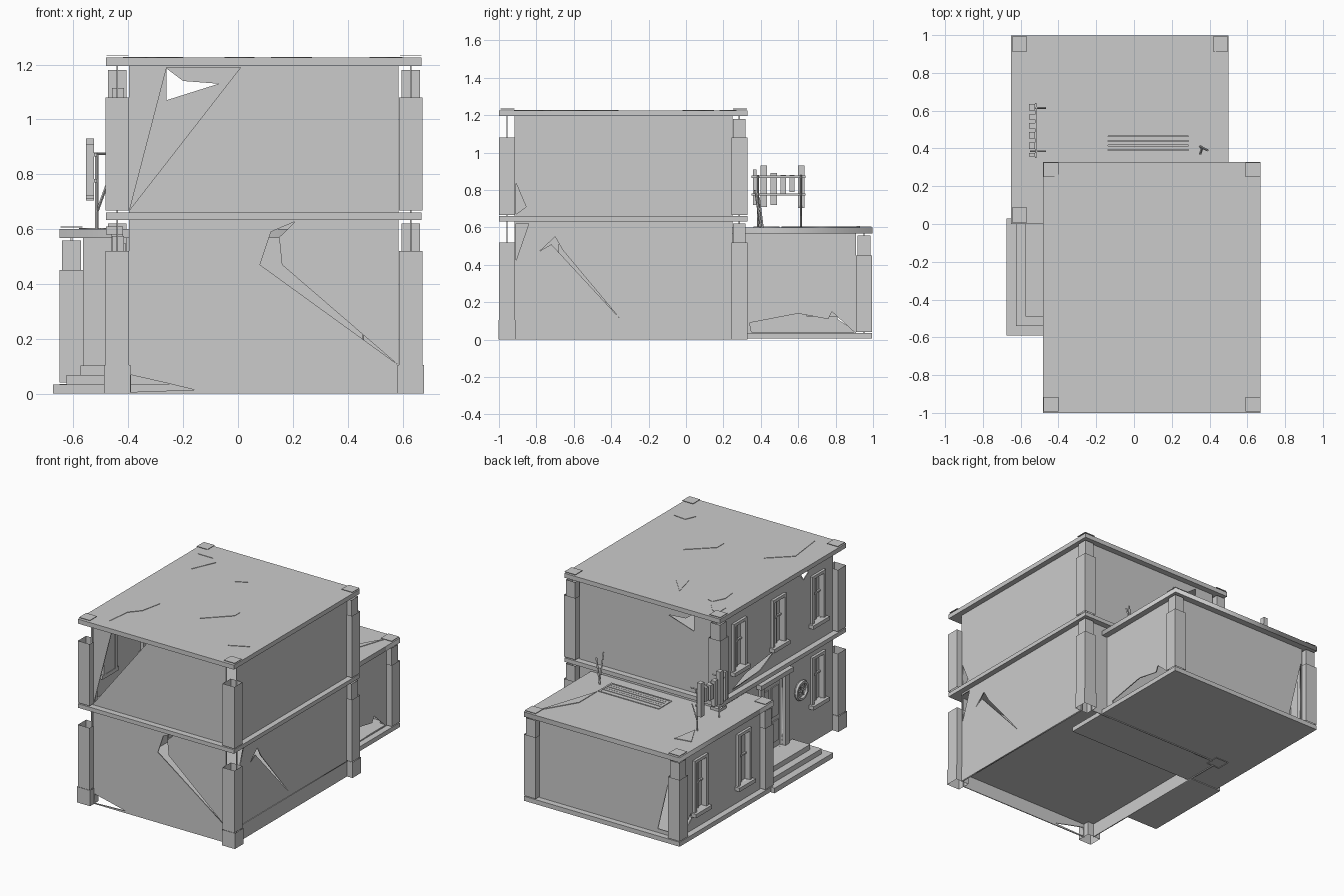
import bpy, bmesh, math
from mathutils import Vector

if "Cube" in bpy.data.objects:
    bpy.data.objects.remove(bpy.data.objects["Cube"])


def add(name, mesh):
    ob = bpy.data.objects.new(name, mesh)
    bpy.context.collection.objects.link(ob)
    return ob


def box(name, x, y, z, open_ends=False):
    bm = bmesh.new()
    bmesh.ops.create_cube(bm, size=1)
    for v in bm.verts:
        v.co = [(r[0] + r[1]) / 2 + c * (r[1] - r[0]) for r, c in zip((x, y, z), v.co)]
    if open_ends:
        bm.normal_update()
        bmesh.ops.delete(bm, geom=[f for f in bm.faces if abs(f.normal.z) > .5], context='FACES')
    me = bpy.data.meshes.new(name)
    bm.to_mesh(me)
    bm.free()
    return add(name, me)


def bar(name, a, b, r=.005, sides=4):
    a, b = Vector(a), Vector(b)
    bm = bmesh.new()
    bmesh.ops.create_cone(bm, cap_ends=True, segments=sides, radius1=r, radius2=r, depth=(b - a).length)
    me = bpy.data.meshes.new(name)
    bm.to_mesh(me)
    bm.free()
    ob = add(name, me)
    ob.rotation_mode = 'QUATERNION'
    ob.rotation_quaternion = (b - a).to_track_quat('Z', 'Y')
    ob.location = (a + b) / 2
    return ob


def rect(u0, u1, v0, v1):
    return [(u0, v0), (u1, v0), (u1, v1), (u0, v1)]


def panel(name, axis, pos, outline, holes=(), t=.006):
    """Flat sheet with cut-outs, standing on the plane axis = pos."""
    cu = bpy.data.curves.new(name, 'CURVE')
    cu.dimensions, cu.fill_mode, cu.extrude = '2D', 'BOTH', t / 2
    for loop in [outline, *holes]:
        s = cu.splines.new('POLY')
        s.points.add(len(loop) - 1)
        for p, (u, v) in zip(s.points, loop):
            p.co = (u, v, 0, 1)
        s.use_cyclic_u = True
    tmp = add(name + "_outline", cu)
    dg = bpy.context.evaluated_depsgraph_get()
    me = bpy.data.meshes.new_from_object(tmp.evaluated_get(dg))
    bpy.data.objects.remove(tmp)
    for v in me.vertices:
        u, w, d = v.co
        v.co = {'X': (pos + d, u, w), 'Y': (u, pos + d, w), 'Z': (u, w, pos + d)}[axis]
    if axis == 'Y':
        me.flip_normals()
    me.name = name
    return add(name, me)


def window(x, y, z0, z1, w=.11):
    """Window on the left-facing wall: jambs, lintel, sill, recessed pane and bars."""
    h = w / 2
    for s in (-1, 1):
        c = y + s * (h + .006)
        box("window_jamb", (x - .02, x + .025), (c - .01, c + .01), (z0, z1))
    box("window_lintel", (x - .02, x + .025), (y - h - .016, y + h + .016), (z1 - .005, z1 + .015))
    box("window_sill", (x - .038, x + .025), (y - h - .03, y + h + .03), (z0 - .025, z0))
    box("window_pane", (x + .018, x + .022), (y - h, y + h), (z0, z1))
    box("window_bar", (x + .006, x + .018), (y - .005, y + .005), (z0, z1))
    box("window_bar", (x + .006, x + .018), (y - h, y + h), (z0 + .17, z0 + .18))
    return rect(y - h, y + h, z0, z1)


def pillar(cx, cy, z0, shell, core):
    """Hollow corner pillar: short wide shell and a taller inner core."""
    box("pillar_shell", (cx - .043, cx + .043), (cy - .043, cy + .043), (z0, shell), True)
    if core:
        box("pillar_core", (cx - .034, cx + .034), (cy - .034, cy + .034), (z0, core), True)


# --- main block: slabs, raised floor inside the plinth, pillars
X0, X1, Y0, Y1 = -.44, .63, -.957, .285          # wall planes on the pillar centre lines
box("ground_floor", (X0, X1), (Y0, Y1), (.09, .1))
box("middle_slab", (-.482, .67), (-1, .328), (.633, .66))
box("roof_slab", (-.482, .67), (-1, .328), (1.195, 1.225))
for cx in (X0, X1):
    for cy in (Y0, Y1):
        box("pillar_base", (cx - .048, cx + .048), (cy - .045, cy + .045), (0, .105), True)
        front = cy < 0
        pillar(cx, cy, .105, .52, None if front else .62)
        pillar(cx, cy, .667, 1.08, None if front else 1.18)
        box("roof_corner_plate", (cx - .04, cx + .04), (cy - .035, cy + .04), (1.232, 1.235))

# --- main walls with windows and damage
panel("front_wall", 'Y', Y0, rect(-.398, .585, 0, 1.2), [
    [(-.395, .67), (-.26, 1.19), (.01, 1.19)],
    [(.21, .628), (.12, .59), (.08, .47), (.58, .108), (.16, .47), (.15, .57)],
    [(-.39, .006), (-.39, .068), (-.25, .036), (-.16, .014)]])
panel("right_wall", 'X', X1, rect(-.918, .248, 0, 1.2), [
    [(-.78, .475), (-.7, .55), (-.66, .48), (-.355, .115), (-.72, .51)],
    [(-.91, .67), (-.91, .84), (-.855, .71)],
    [(-.91, .42), (-.91, .622), (-.84, .622)]])
panel("rear_wall", 'Y', Y1, rect(-.398, .585, 0, 1.2), [
    [(-.26, 1.185), (-.2, 1.14), (-.07, 1.13), (-.26, 1.07)]])
holes = [window(X0, y, .8, 1.1) for y in (.08, -.335, -.75)]
holes.append(window(X0, -.75, .26, .56))
holes += [rect(-.39, -.17, .1, .55),
          [(.15, .67), (-.15, .69), (-.31, .765), (0, .73)],
          [(-.56, 1.17), (-.63, 1.19), (-.66, 1.15), (-.61, 1.12)]]
panel("left_wall", 'X', X0, rect(-.918, .248, 0, 1.2), holes)
panel("right_plinth", 'X', X1 + .006, rect(-.91, .24, 0, .1), t=.004)

# --- entrance: door, frame, canopy, steps
box("door", (-.42, -.41), (-.4, -.16), (.1, .55))
for z0, z1 in ((.14, .28), (.31, .51)):
    for y in (-.335, -.225):
        box("door_panel", (-.427, -.42), (y - .038, y + .038), (z0, z1))
for y in (-.41, -.15):
    box("door_frame", (-.462, -.42), (y - .02, y + .02), (.1, .58))
box("door_canopy", (-.482, -.42), (-.45, -.11), (.58, .61))
for i in range(3):
    o = .05 * i
    box("entrance_step", (-.675 + o, -.44), (-.59 + o, .03 - .01 * i), (.034 * i, .034 * (i + 1)))

# --- round wall ornament
bpy.ops.mesh.primitive_torus_add(location=(-.455, -.57, .4), rotation=(0, math.pi / 2, 0),
                                 major_radius=.055, minor_radius=.013, major_segments=16, minor_segments=6)
bpy.context.object.name = "wall_ring"
for k in range(3):
    dy, dz = .05 * math.cos(k * math.pi / 3), .05 * math.sin(k * math.pi / 3)
    bar("ring_spoke", (-.455, -.57 - dy, .4 - dz), (-.455, -.57 + dy, .4 + dz))

# --- rear wing
box("wing_floor", (-.65, .5), (.0, .995), (.005, .035))
panel("wing_roof", 'Z', .584, rect(-.65, .5, 0, .998), [rect(-.14, .29, .365, .49)], t=.032)
for cx, cy in ((-.607, .952), (.457, .952), (-.607, .047)):
    pillar(cx, cy, .04, .45, .558)
    box("wing_corner_plate", (cx - .04, cx + .04), (cy - .04, cy + .04), (.606, .609))
panel("wing_left_wall", 'X', -.607, rect(.09, .91, .03, .575),
      [window(-.607, y, .15, .48) for y in (.73, .27)] + [[(.82, .15), (.81, .11), (.9, .05)]])
panel("wing_right_wall", 'X', .457, rect(.25, .91, .03, .575),
      [[(.35, .04), (.34, .09), (.6, .14), (.76, .11), (.78, .15), (.9, .04)]])
panel("wing_rear_wall", 'Y', .952, rect(-.565, .415, .03, .575),
      [[(-.555, .06), (-.555, .46), (-.46, .06)]])
panel("wing_front_wall", 'Y', .047, rect(-.565, X0, .03, .575))

# --- roof light with slats
panel("roof_light_frame", 'Z', .602, rect(-.15, .3, .36, .5), [rect(-.138, .288, .37, .488)])
for i in range(5):
    y = .37 + .024 * i
    box("roof_light_slat", (-.14, .29), (y, y + .02), (.588, .602 + .001 * (i % 2)))

# --- broken surface patches on the roofs
for p in ([(-.42, .27), (-.37, .25), (-.31, .18), (-.42, .18)],
          [(-.34, .07), (-.3, .15), (-.26, .14), (-.33, -.02)],
          [(-.05, .14), (.06, .02), (-.01, -.02)],
          [(.27, -.36), (.27, -.42), (.12, -.57), (.12, -.5)],
          [(-.2, -.54), (-.23, -.68), (-.29, -.75), (-.31, -.92), (-.34, -.67)],
          [(.51, -.72), (.6, -.73), (.48, -.79)]):
    panel("roof_patch", 'Z', 1.225, p)
for p in ([(-.58, .77), (-.47, .79), (-.5, .62)], [(.3, .51), (.3, .7), (.44, .93)]):
    panel("wing_roof_patch", 'Z', .601, p)

# --- derelict slatted board on the wing roof
for y, w, z0, z1 in ((.367, .01, .72, .91), (.415, .017, .71, .93), (.47, .017, .72, .89),
                     (.52, .015, .78, .88), (.567, .014, .79, .88), (.617, .017, .705, .93)):
    box("board_slat", (-.555, -.525), (y - w, y + w), (z0, z1))
for z in (.77, .865):
    box("board_rail", (-.525, -.515), (.35, .64), (z, z + .012))
for y in (.385, .615):
    bar("board_post", (-.515, y, .6), (-.515, y, .88), .006)
    bar("board_bracket", (-.55, y, .875), (-.465, y, .875), .005)
    bar("board_brace", (-.515, y, .66), (-.475, y, .77), .005)

# --- leaning sticks on the roof
bar("roof_stick", (.36, .4, .6), (.35, .37, .8), .006)
bar("roof_stick", (.35, .41, .6), (.39, .39, .76), .006)
